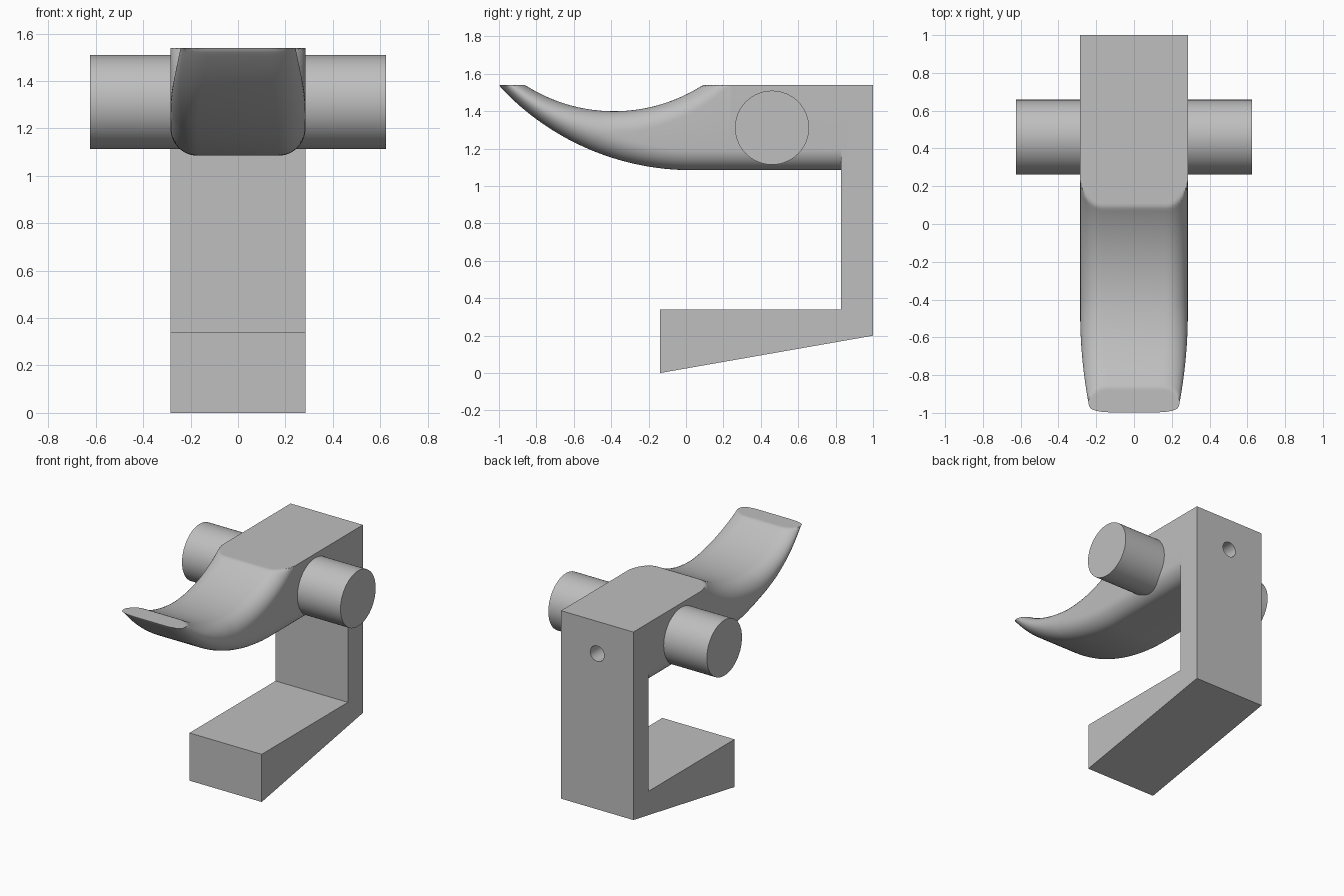
import bpy, bmesh
from math import sin, cos, pi, sqrt, radians
from mathutils import Vector

if "Cube" in bpy.data.objects:
    bpy.data.objects.remove(bpy.data.objects["Cube"])

HALF = 0.285     # half width of the body
TOP = 1.54       # height of the flat top
FLOOR = 1.085    # underside of the arm
ROUND = 0.115    # edge rounding of the arm

grey = bpy.data.materials.new("plain grey")
grey.use_nodes = True
colour = (0.52, 0.52, 0.52, 1)
grey.diffuse_color = colour
grey.node_tree.nodes["Principled BSDF"].inputs["Base Color"].default_value = colour


def finish(name, bm):
    bmesh.ops.recalc_face_normals(bm, faces=bm.faces)
    mesh = bpy.data.meshes.new(name)
    bm.to_mesh(mesh)
    bm.free()
    mesh.materials.append(grey)
    obj = bpy.data.objects.new(name, mesh)
    bpy.context.collection.objects.link(obj)
    return obj


def activate(obj):
    bpy.ops.object.select_all(action='DESELECT')
    obj.select_set(True)
    bpy.context.view_layer.objects.active = obj


def combine(obj, other, operation):
    mod = obj.modifiers.new(operation.lower(), 'BOOLEAN')
    mod.operation, mod.object, mod.solver = operation, other, 'EXACT'
    activate(obj)
    bpy.ops.object.modifier_apply(modifier=mod.name)
    bpy.data.objects.remove(other)


def cylinder(name, radius, depth, location, rotation):
    bpy.ops.mesh.primitive_cylinder_add(vertices=64, radius=radius, depth=depth,
                                        location=location, rotation=rotation)
    obj = bpy.context.object
    obj.name = name
    obj.data.materials.append(grey)
    return obj


# Upper and lower side curves of the arm, as circular arcs
def upper(y):
    d = min(y, 0.3) + 0.385
    return Vector((0, y, 2.276 - sqrt(0.876 ** 2 - d * d)))


def lower(y):
    d = min(y - 0.03, 0)
    return Vector((0, y, FLOOR + 1.4 - sqrt(1.4 ** 2 - d * d)))


def section(mid, up, half_w, half_h):
    """Rounded rectangle across the arm, cut off at the flat top."""
    rx, rz = min(ROUND, half_w), min(ROUND, half_h)
    points = []
    for corner, (sx, sz) in enumerate([(1, 1), (-1, 1), (-1, -1), (1, -1)]):
        for k in range(11):
            a = (corner + k / 10) * pi / 2
            p = mid + up * (sz * (half_h - rz) + rz * sin(a))
            p.x = sx * (half_w - rx) + rx * cos(a)
            p.z = min(p.z, TOP)
            points.append(p)
    return points


# Hooked arm: rounded tip, curved sweep, straight end inside the post
rings = []
tip_top, tip_bottom = upper(-0.92), lower(-0.985)
up = (tip_top - tip_bottom).normalized()
out = Vector((0, -up.z, up.y))
tip_h = (tip_top - tip_bottom).length / 2
tip_w = HALF - 0.045
for k in range(8):
    a = radians(86 - k * 86 / 8)
    mid = (tip_top + tip_bottom) / 2 + out * tip_h * sin(a)
    rings.append(section(mid, up, tip_w - tip_h * (1 - cos(a)), tip_h * cos(a)))
steps = 90
for k in range(steps + 1):
    t = k / steps
    yu = -0.92 + 1.22 * t
    a, b = upper(yu), lower(-0.985 + 1.285 * t)
    taper = max(0, (-0.45 - yu) / 0.47)
    rings.append(section((a + b) / 2, (a - b).normalized(),
                         HALF - 0.045 * taper ** 2, (a - b).length / 2))
a, b = upper(0.9), lower(0.9)
rings.append(section((a + b) / 2, Vector((0, 0, 1)), HALF, (a - b).length / 2))

bm = bmesh.new()
loops = [[bm.verts.new(p) for p in ring] for ring in rings]
for r, s in zip(loops, loops[1:]):
    for i in range(len(r)):
        j = (i + 1) % len(r)
        bm.faces.new((r[i], r[j], s[j], s[i]))
bm.faces.new(loops[0])
bm.faces.new(loops[-1])
bmesh.ops.remove_doubles(bm, verts=bm.verts, dist=0.00001)
arm = finish("hooked_arm", bm)

# Upright post with wedge-shaped foot, extruded from its side profile
profile = [(1, TOP), (1, 0.2), (-0.14, 0), (-0.14, 0.34), (0.83, 0.34), (0.83, TOP)]
bm = bmesh.new()
face = bm.faces.new([bm.verts.new((-HALF, y, z)) for y, z in profile])
extruded = bmesh.ops.extrude_face_region(bm, geom=[face])["geom"]
bmesh.ops.translate(bm, vec=(2 * HALF, 0, 0),
                    verts=[v for v in extruded if isinstance(v, bmesh.types.BMVert)])
body = finish("bracket_body", bm)

combine(body, arm, 'UNION')

# Small round hole in the back of the post
hole = cylinder("hole_cutter", 0.055, 0.6, (0, 0.9, 1.31), (pi / 2, 0, 0))
hole.hide_render = True
combine(body, hole, 'DIFFERENCE')

# Round pin through the arm
pin = cylinder("cross_pin", 0.198, 1.25, (0, 0.46, 1.312), (0, pi / 2, 0))

for obj in (body, pin):
    activate(obj)
    bpy.ops.object.shade_smooth_by_angle(angle=radians(28))
